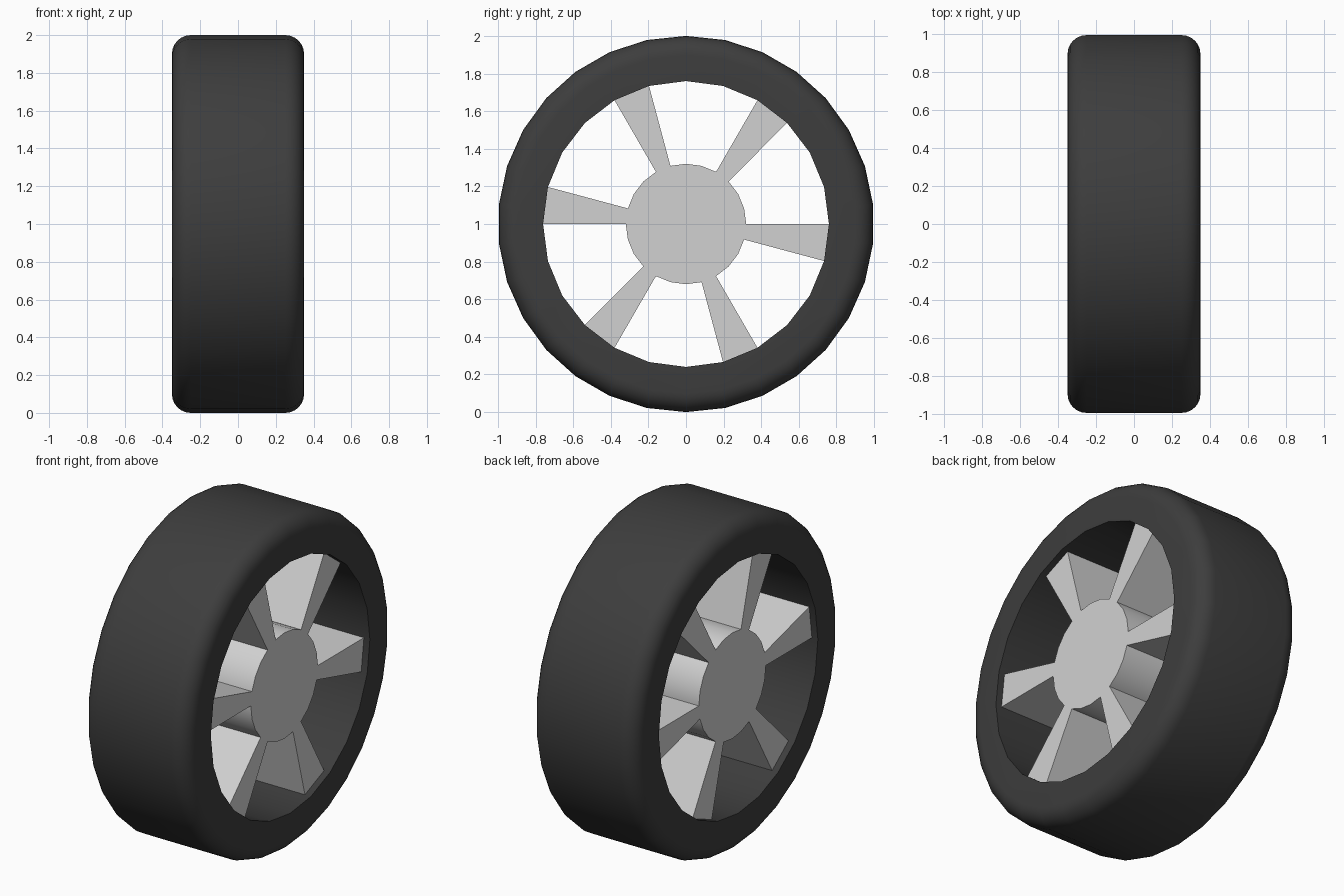
import bpy, bmesh, math

if "Cube" in bpy.data.objects:
    bpy.data.objects.remove(bpy.data.objects["Cube"])

HALF_TIRE, HALF_HUB = 0.35, 0.31
R_OUT, R_IN, R_HUB, ROUND = 1.0, 0.76, 0.32, 0.10


def material(name, v):
    m = bpy.data.materials.new(name)
    m.diffuse_color = (v, v, v, 1)
    m.use_nodes = True
    m.node_tree.nodes["Principled BSDF"].inputs["Base Color"].default_value = m.diffuse_color
    return m


def make_object(name, bm, mat):
    bmesh.ops.recalc_face_normals(bm, faces=bm.faces)
    me = bpy.data.meshes.new(name)
    bm.to_mesh(me)
    bm.free()
    ob = bpy.data.objects.new(name, me)
    ob.location.z = 1.0
    bpy.context.collection.objects.link(ob)
    me.materials.append(mat)
    return ob


def ring(bm, x, r, sides):
    return [bm.verts.new((x, r * math.sin(2 * math.pi * i / sides),
                          r * math.cos(2 * math.pi * i / sides))) for i in range(sides)]


def lathe(profile, sides):
    """Closed solid round the x axis from (x, radius) points."""
    bm = bmesh.new()
    rings = [ring(bm, x, r, sides) for x, r in profile]
    for a, b in zip(rings, rings[1:]):
        for i in range(sides):
            j = (i + 1) % sides
            bm.faces.new((a[i], a[j], b[j], b[i]))
    bm.faces.new(rings[0])
    bm.faces.new(rings[-1])
    return bm


def smooth(ob):
    bpy.ops.object.select_all(action='DESELECT')
    ob.select_set(True)
    bpy.context.view_layer.objects.active = ob
    bpy.ops.object.shade_smooth_by_angle(angle=math.radians(30))


rubber = material("dark_rubber", 0.047)
metal = material("light_grey_metal", 0.64)

# Tire: 30-sided body with rounded shoulders
arc = [(HALF_TIRE - ROUND + ROUND * math.sin(a), R_OUT - ROUND + ROUND * math.cos(a))
       for a in (math.radians(15 * k) for k in range(7))]
profile = [(-x, r) for x, r in reversed(arc)] + arc
tire = make_object("tire", lathe(profile, 30), rubber)

# 24-sided through opening cut into the tire
cutter = make_object("opening_cutter", lathe([(-0.6, R_IN), (0.6, R_IN)], 24), rubber)
cutter.hide_render = True
cut = tire.modifiers.new("opening", 'BOOLEAN')
cut.operation = 'DIFFERENCE'
cut.solver = 'EXACT'
cut.object = cutter
bpy.context.view_layer.objects.active = tire
bpy.ops.object.modifier_apply(modifier="opening")
bpy.data.objects.remove(cutter)
smooth(tire)

# Hub
hub = make_object("hub", lathe([(-HALF_HUB, R_HUB), (HALF_HUB, R_HUB)], 24), metal)
smooth(hub)

# Six wedge spokes, each one 15 degree step wide
for n in range(6):
    bm = bmesh.new()
    a0 = math.radians(60 * n - 15)
    a1 = math.radians(60 * n)
    corners = [(R_HUB, a0), (R_IN, a0), (R_IN, a1), (R_HUB, a1)]
    back, front = [[bm.verts.new((x, r * math.cos(a), r * math.sin(a))) for r, a in corners]
                   for x in (-HALF_HUB, HALF_HUB)]
    bm.faces.new(back)
    bm.faces.new(front)
    for i in range(4):
        j = (i + 1) % 4
        bm.faces.new((back[i], back[j], front[j], front[i]))
    make_object(f"spoke_{n + 1}", bm, metal)
